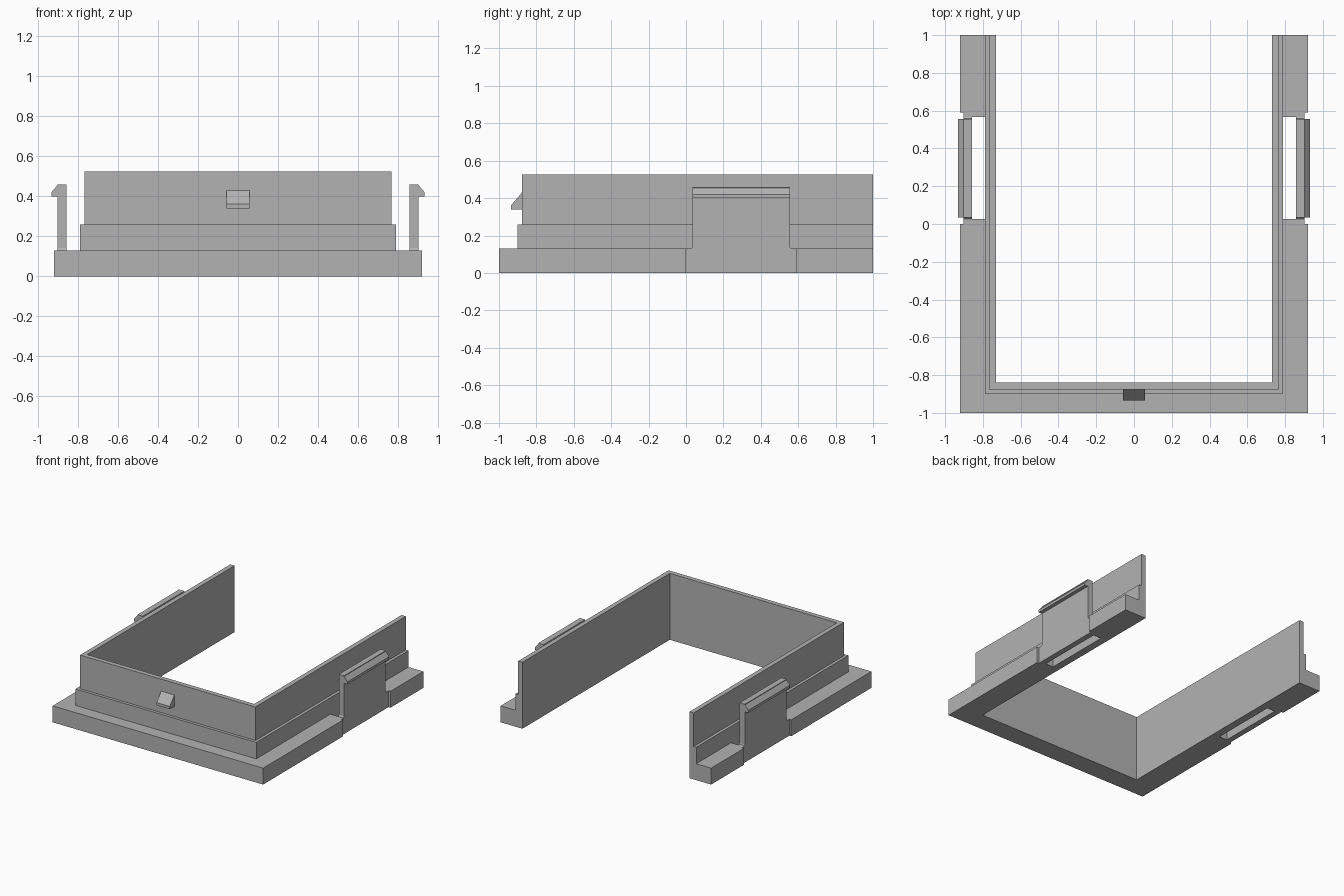
import bpy, bmesh
from mathutils import Vector

cube = bpy.data.objects.get("Cube")
if cube:
    bpy.data.objects.remove(cube, do_unlink=True)

grey = bpy.data.materials.new("plain grey")
grey.use_nodes = True
colour = (0.45, 0.45, 0.45, 1)
grey.diffuse_color = colour
grey.node_tree.nodes["Principled BSDF"].inputs["Base Color"].default_value = colour


def prism(name, outline, axis, start, end):
    """Extrude a closed 2D outline along one axis (0 = x, 1 = y, 2 = z)."""
    bm = bmesh.new()
    verts = []
    for a, b in outline:
        point = [a, b]
        point.insert(axis, start)
        verts.append(bm.verts.new(point))
    face = bm.faces.new(verts)
    push = Vector((0, 0, 0))
    push[axis] = end - start
    extruded = bmesh.ops.extrude_face_region(bm, geom=[face])["geom"]
    moved = [v for v in extruded if isinstance(v, bmesh.types.BMVert)]
    bmesh.ops.translate(bm, verts=moved, vec=push)
    bmesh.ops.recalc_face_normals(bm, faces=bm.faces)
    mesh = bpy.data.meshes.new(name)
    bm.to_mesh(mesh)
    bm.free()
    mesh.materials.append(grey)
    obj = bpy.data.objects.new(name, mesh)
    bpy.context.collection.objects.link(obj)
    return obj


def mirrored(half):
    """Complete a half outline, running from front to back, across x = 0."""
    return half + [(-x, y) for x, y in reversed(half)]


INNER_X, INNER_Y, BACK = 0.73, -0.84, 1.0
STEP_X, BASE_X = 0.79, 0.92
BASE_TOP, STEP_TOP, WALL_TOP = 0.13, 0.26, 0.525
SLOT_A, SLOT_B = 0.026, 0.566      # slot ends along y
ARM_A, ARM_B = 0.034, 0.555        # clip arm ends along y
ARM_IN, ARM_OUT = 0.858, 0.903
inside = [(INNER_X, BACK), (INNER_X, INNER_Y)]

# Base flange with a notch on each side for the clip
prism("base_flange", mirrored([
    (BASE_X, -1), (BASE_X, 0), (ARM_OUT, 0), (ARM_OUT, SLOT_A), (STEP_X, SLOT_A),
    (STEP_X, SLOT_B), (ARM_OUT, SLOT_B), (ARM_OUT, 0.59), (BASE_X, 0.59),
    (BASE_X, BACK)] + inside), 2, 0, BASE_TOP)

# Stepped three-sided wall
prism("wall_step", mirrored([(STEP_X, -0.9), (STEP_X, BACK)] + inside),
      2, BASE_TOP, STEP_TOP)
prism("upper_wall", mirrored([(0.767, -0.877), (0.767, BACK)] + inside),
      2, STEP_TOP, WALL_TOP)

# Side clips: upright arm flared at its foot, with a hooked lip
for side, s in (("left", 1), ("right", -1)):
    prism(side + "_clip_arm", [
        (SLOT_A, 0), (SLOT_B, 0), (SLOT_B, BASE_TOP), (0.558, 0.134),
        (ARM_B, 0.142), (ARM_B, 0.46), (ARM_A, 0.46), (ARM_A, 0.142),
        (0.031, 0.134), (SLOT_A, BASE_TOP)], 0, s * ARM_IN, s * ARM_OUT)
    prism(side + "_clip_lip", [
        (s * ARM_OUT, 0.4), (s * 0.933, 0.4), (s * 0.933, 0.42),
        (s * ARM_OUT, 0.455)], 1, ARM_A, ARM_B)

# Front catch wedge
prism("front_catch", [(-0.877, 0.34), (-0.935, 0.34), (-0.935, 0.362),
                      (-0.877, 0.43)], 0, -0.058, 0.058)
